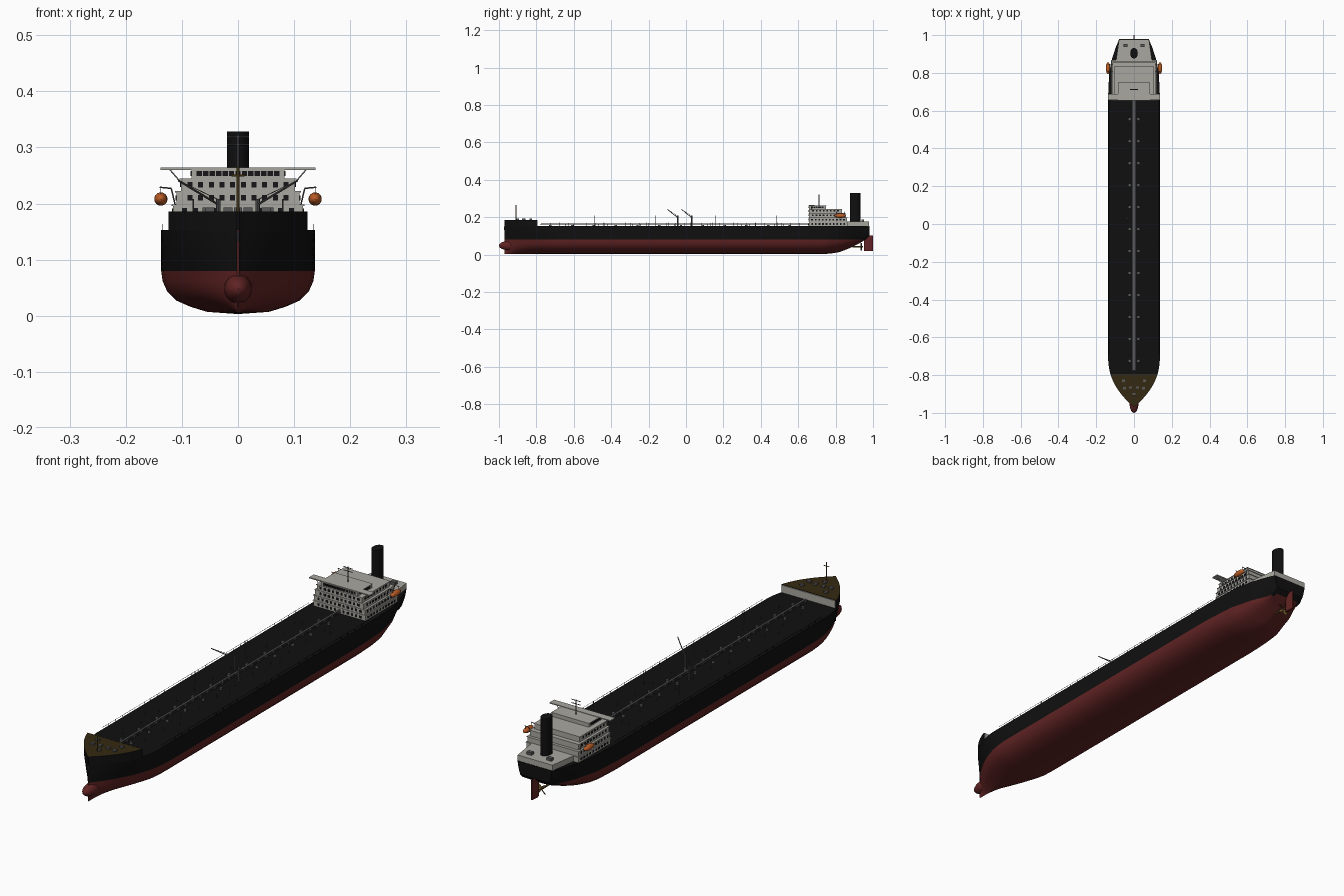
import bpy, bmesh, math
from mathutils import Vector, Matrix

cube = bpy.data.objects.get("Cube")
if cube:
    bpy.data.objects.remove(cube, do_unlink=True)


def material(name, r, g, b):
    m = bpy.data.materials.new(name)
    m.use_nodes = True
    m.diffuse_color = (r, g, b, 1)
    m.node_tree.nodes["Principled BSDF"].inputs["Base Color"].default_value = (r, g, b, 1)
    return m


BLACK = material("black paint", .005, .005, .005)
RED = material("red antifouling", .12, .017, .017)
WHITE = material("off white", .40, .39, .35)
BROWN = material("brown deck", .035, .022, .006)
GREY = material("grey metal", .10, .10, .105)
ORANGE = material("lifeboat orange", .50, .11, .02)
GOLD = material("dull brass", .16, .10, .02)
GLASS = material("dark glass", .008, .008, .01)


def finish(name, bm, mats, smooth=False):
    bmesh.ops.recalc_face_normals(bm, faces=bm.faces)
    me = bpy.data.meshes.new(name)
    bm.to_mesh(me)
    bm.free()
    for m in mats:
        me.materials.append(m)
    ob = bpy.data.objects.new(name, me)
    bpy.context.collection.objects.link(ob)
    if smooth:
        bpy.ops.object.select_all(action='DESELECT')
        ob.select_set(True)
        bpy.context.view_layer.objects.active = ob
        bpy.ops.object.shade_smooth_by_angle(angle=math.radians(35))
    return ob


def boxes(name, items, mat):
    """One mesh of boxes, each (centre, size)."""
    bm = bmesh.new()
    for c, s in items:
        bmesh.ops.create_cube(bm, size=1, matrix=Matrix.Translation(c) @ Matrix.Diagonal((*s, 1)))
    return finish(name, bm, [mat])


def rods(name, items, mat, sides=8):
    """One mesh of round bars, each (start, end, radius)."""
    bm = bmesh.new()
    for a, b, r in items:
        a, b = Vector(a), Vector(b)
        turn = (b - a).to_track_quat('Z', 'Y').to_matrix().to_4x4()
        bmesh.ops.create_cone(bm, cap_ends=True, segments=sides, radius1=r, radius2=r,
                              depth=(b - a).length, matrix=Matrix.Translation((a + b) / 2) @ turn)
    return finish(name, bm, [mat], True)


def ball(name, centre, size, mat):
    bm = bmesh.new()
    bmesh.ops.create_uvsphere(bm, u_segments=20, v_segments=12, radius=1,
                              matrix=Matrix.Translation(centre) @ Matrix.Diagonal((*size, 1)))
    return finish(name, bm, [mat], True)


def prism(name, outline, z0, z1, mats, top=0, smooth=False):
    bm = bmesh.new()
    low = [bm.verts.new((x, y, z0)) for x, y in outline]
    high = [bm.verts.new((x, y, z1)) for x, y in outline]
    bm.faces.new(low)
    bm.faces.new(high).material_index = top
    n = len(outline)
    for i in range(n):
        bm.faces.new((low[i], low[(i + 1) % n], high[(i + 1) % n], high[i]))
    return finish(name, bm, mats, smooth)


def lerp(table, y):
    for (a, u), (b, v) in zip(table, table[1:]):
        if y <= b:
            return u + (v - u) * max(0, (y - a) / (b - a))
    return table[-1][1]


# Hull lines
HALF, DECK, WATER, STEM, STERN = .137, .153, .08, -.97, .98
STERN_DECK = [(.68, 1), (.80, .96), (.87, .86), (.93, .72), (.98, .57)]
STERN_WATER = [(.62, 1), (.76, .93), (.86, .74), (.93, .52), (.98, .48)]
KEEL = [(.72, .003), (.77, .005), (.82, .013), (.88, .036), (.93, .062), (.96, .08), (.98, .1)]
SECTION = [(0, 0), (.4, .05), (.62, .17), (.8, .31), (.92, .52), (.98, .76), (1, 1)]


def bow(y, start, power):
    s = min(1, max(0, (start - y) / (start - STEM)))
    return max(.012, 1 - s ** power)


def deck_half(y):
    return HALF * bow(y, -.70, 2.3) * lerp(STERN_DECK, y)


def section(y):
    wl = HALF * bow(y, -.64, 2.0) * lerp(STERN_WATER, y)
    zk = lerp(KEEL, y)
    zw = max(WATER, zk + .001)
    power = 1 + 1.3 * min(1, max(0, (-.7 - y) / .25, (y - .72) / .2))
    pts = [(wl * f ** power, zk + (zw - zk) * t) for f, t in SECTION]
    wd = deck_half(y)
    pts += [(wl + (wd - wl) * t ** .7, zw + (DECK - zw) * t) for t in (.3, .65, 1)]
    return [(-x, z) for x, z in reversed(pts[1:])] + pts


stations = [STEM + .27 * (i / 24) ** 1.4 for i in range(25)]
stations += [-.66, -.6, -.4, 0, .4, .6] + [.64 + .34 * i / 20 for i in range(21)]
bm = bmesh.new()
rings = [[bm.verts.new((x, y, z)) for x, z in section(y)] for y in stations]
for r, q in zip(rings, rings[1:]):
    n = len(r)
    for i in range(n):
        bm.faces.new((r[i], r[(i + 1) % n], q[(i + 1) % n], q[i]))
bm.faces.new(rings[0])
bm.faces.new(rings[-1])
for f in bm.faces:
    f.material_index = int(f.calc_center_median().z < WATER)
finish("hull", bm, [BLACK, RED], True)
ball("bulbous_bow", (0, -.94, .048), (.025, .06, .026), RED)

# Forecastle with brown deck and pale rear bulkhead
edge = [y for y in stations if y < -.80] + [-.797]
outline = [(-deck_half(y), y) for y in reversed(edge)] + [(deck_half(y), y) for y in edge]
prism("forecastle", outline, DECK - .002, .186, [BLACK, BROWN], 1, True)
boxes("forecastle_bulkhead", [((0, -.795, .169), (.24, .004, .03))], WHITE)
gear = [((s * x, y, .189), (.016, .012, .007)) for s in (-1, 1)
        for x, y in ((.055, -.83), (.05, -.87), (.018, -.865))]
boxes("mooring_winches", gear + [((0, -.90, .189), (.015, .012, .007))], GREY)
rods("foremast", [((0, -.91, .185), (0, -.91, .265), .0028),
                  ((-.012, -.91, .25), (.012, -.91, .25), .0015)], GOLD)
rods("bow_anchor", [((0, -.972, .132), (0, -.972, .15), .002)], GREY)

# Rudder and propeller
prism("rudder", [(0, .953), (.004, .965), (.002, 1), (-.002, 1), (-.004, .965)], .02, .102, [RED])
bm = bmesh.new()
for k in range(4):
    spin = Matrix.Translation((0, .937, .042)) @ Matrix.Rotation(math.pi * (k / 2 + .25), 4, 'Y')
    bmesh.ops.create_uvsphere(bm, u_segments=10, v_segments=6, radius=1,
                              matrix=spin @ Matrix.Translation((0, 0, .015)) @ Matrix.Rotation(.6, 4, 'Z')
                              @ Matrix.Diagonal((.007, .0015, .013, 1)))
finish("propeller_blades", bm, [GOLD], True)
rods("propeller_shaft", [((0, .89, .042), (0, .945, .042), .004)], GOLD)

# Poop house and stepped accommodation: half width, rear end, bottom, top
prism("poop_house", [(-.096, .86), (.096, .86), (.079, .978), (-.079, .978)], DECK - .002, .176, [WHITE])
FRONT = .657
TIERS = [(.118, .865, .151, .176), (.116, .862, .176, .198), (.110, .852, .198, .222),
         (.102, .835, .222, .245), (.083, .748, .245, .262)]
house, panes = [], []
for level, (w, rear, z0, z1) in enumerate(TIERS):
    mid, length, z = (FRONT + rear) / 2, rear - FRONT, (z0 + z1) / 2
    house.append(((0, mid, z), (2 * w, length, z1 - z0)))
    house.append(((0, mid, z1 - .001), (2 * w + .005, length + .004, .002)))
    pitch, wide = (.0115, .0095) if level == 4 else (.019, .009)
    n = int((2 * w - .012) / pitch)
    panes += [(((i - (n - 1) / 2) * pitch, FRONT, z), (wide, .003, .0095)) for i in range(n)]
    m = int((length - .012) / pitch)
    panes += [((s * w, mid + (i - (m - 1) / 2) * pitch, z), (.003, wide, .0085))
              for i in range(m) for s in (-1, 1)]
boxes("accommodation", house, WHITE)
boxes("windows", panes, GLASS)
boxes("bridge_wings", [((0, .672, .262), (.276, .03, .004))], WHITE)
rods("wing_struts", [((s * .122, .672, .261), (s * .104, .672, .24), .0012) for s in (-1, 1)], WHITE)
rods("radar_mast", [((0, .712, .262), (0, .712, .322), .0025)]
     + [((-.02, .712, z), (.02, .712, z), .0015) for z in (.305, .319)], GREY)
boxes("poop_vents", [((s * .045, .945, .181), (.022, .016, .012)) for s in (-1, 1)], GREY)

# Funnel
oval = [(.02 * math.cos(a), .904 + .028 * math.sin(a)) for a in (math.tau * i / 28 for i in range(28))]
prism("funnel", oval, .17, .328, [BLACK], 0, True)

# Lifeboats and davits
for side, s in (("left", 1), ("right", -1)):
    ball(side + "_lifeboat", (s * .1375, .825, .208), (.0118, .031, .0118), ORANGE)
    bars = []
    for y in (.805, .845):
        bars += [((s * .112, y, .198), (s * .119, y, .227), .0013),
                 ((s * .119, y, .227), (s * .1395, y, .229), .0013),
                 ((s * .1375, y, .229), (s * .1375, y, .216), .0007)]
    rods(side + "_davits", bars, GREY)

# Deck walkway, pipes and hatches
rods("deck_pipes", [((x, -.78, .160), (x, .655, .160), .0015) for x in (-.006, 0, .006)], GREY)
steps = [-.77 + .0475 * i for i in range(31)]
boxes("walkway", [((0, -.06, .167), (.008, 1.43, .0015))]
      + [((0, y, .16), (.012, .002, .014)) for y in steps], GREY)
hatch_y = [-.725 + .1164 * i for i in range(12)]
rods("tank_hatches", [((s * .023, y, .152), (s * .023, y, .160), .0065)
                      for y in hatch_y for s in (-1, 1)], GREY, 12)
rods("vent_posts", [((s * .08, y, .152), (s * .08, y, .208), .0014)
                    for y in (-.49, -.165, .16, .485) for s in (-1, 1)], GREY)
rods("short_vents", [((s * .05, y + .05, .152), (s * .05, y + .05, .172), .0012)
                     for y in hatch_y[:-1] for s in (-1, 1)], GREY)

# Side rails
rail = []
for s in (-1, 1):
    rail.append(((s * .134, -.69, .163), (s * .134, .655, .163), .0006))
    rail += [((s * .134, -.69 + .0448 * i, .152), (s * .134, -.69 + .0448 * i, .163), .0006)
             for i in range(31)]
rods("side_rails", rail, BLACK, 5)

# Midship cranes
for side, s, y in (("left", 1, -.045), ("right", -1, .03)):
    root, tip = (s * .035, y, .198), (s * .106, y - .053, .241)
    rods(side + "_crane", [((s * .035, y, .152), (s * .035, y, .208), .004),
                           (root, tip, .002),
                           ((s * .035, y, .207), tip, .0007)], GREY)
